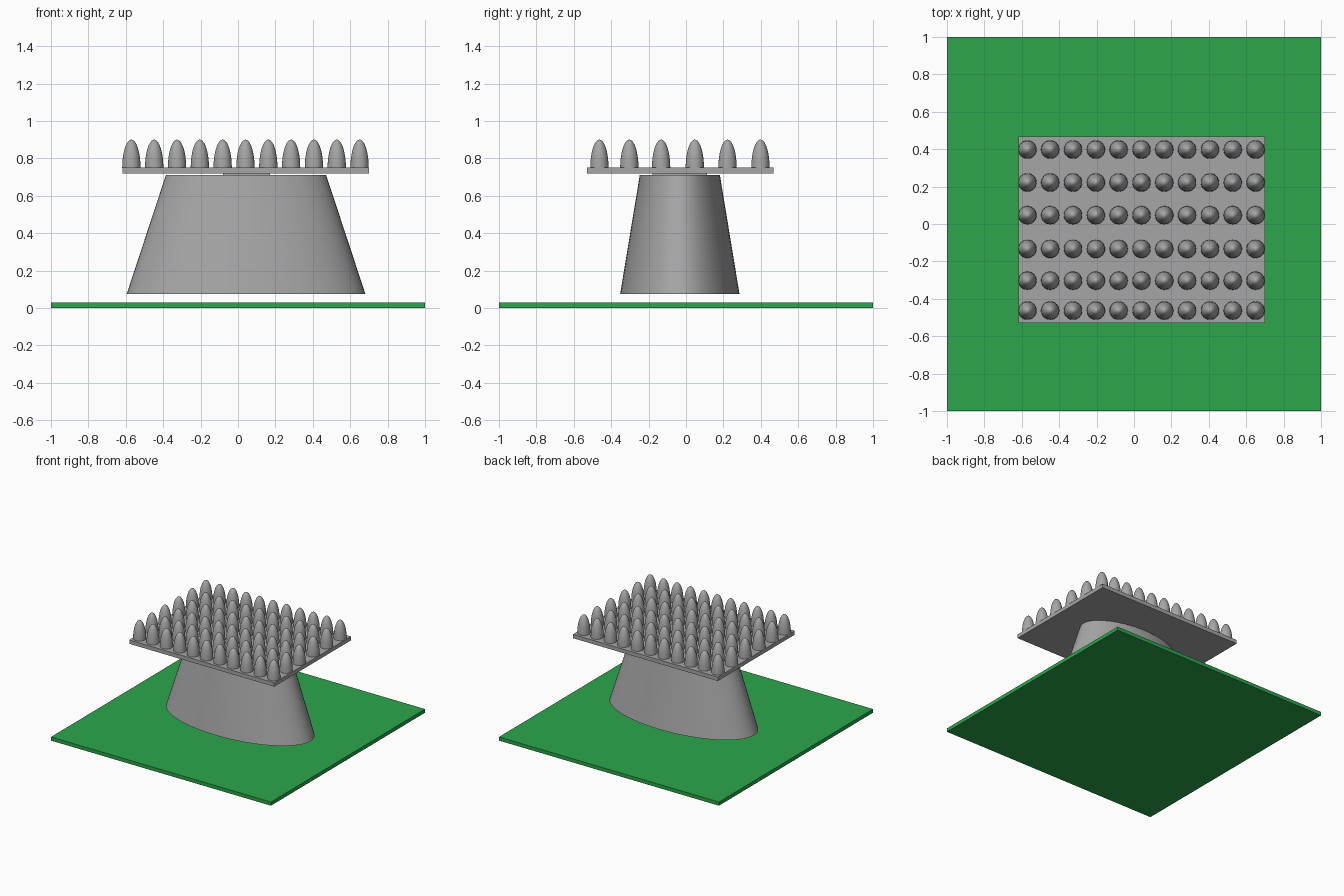
import bpy, bmesh, math

if "Cube" in bpy.data.objects:
    bpy.data.objects.remove(bpy.data.objects["Cube"])


def material(name, rgb):
    m = bpy.data.materials.new(name)
    m.diffuse_color = (*rgb, 1)
    m.use_nodes = True
    m.node_tree.nodes["Principled BSDF"].inputs["Base Color"].default_value = m.diffuse_color
    return m


GREY = material("stone grey", (0.38, 0.38, 0.38))
GREEN = material("grass green", (0.025, 0.38, 0.07))


def add_object(name, bm, mat, smooth=False):
    bmesh.ops.recalc_face_normals(bm, faces=bm.faces)
    mesh = bpy.data.meshes.new(name)
    bm.to_mesh(mesh)
    bm.free()
    mesh.materials.append(mat)
    ob = bpy.data.objects.new(name, mesh)
    bpy.context.collection.objects.link(ob)
    if smooth:
        bpy.ops.object.select_all(action='DESELECT')
        bpy.context.view_layer.objects.active = ob
        ob.select_set(True)
        bpy.ops.object.shade_smooth_by_angle(angle=math.radians(35))
    return ob


def box(name, lo, hi, mat):
    bm = bmesh.new()
    bmesh.ops.create_cube(bm, size=1)
    for v in bm.verts:
        v.co = [a + (c + 0.5) * (b - a) for a, b, c in zip(lo, hi, v.co)]
    return add_object(name, bm, mat)


def loft(bm, centre, rings, sides):
    """Closed stack of elliptical rings given as (rx, ry, z)."""
    loops = []
    for rx, ry, z in rings:
        loops.append([bm.verts.new((centre[0] + rx * math.cos(a), centre[1] + ry * math.sin(a), z))
                      for a in (math.tau * i / sides for i in range(sides))])
    for low, high in zip(loops, loops[1:]):
        for i in range(sides):
            j = (i + 1) % sides
            bm.faces.new((low[i], low[j], high[j], high[i]))
    bm.faces.new(loops[0][::-1])
    bm.faces.new(loops[-1])


# Ground slab and raised tray
box("ground_slab", (-1, -1, 0), (1, 1, 0.03), GREEN)
box("tray", (-0.617, -0.53, 0.718), (0.70, 0.467, 0.75), GREY)

# Tapered oval pedestal, floating just above the ground
bm = bmesh.new()
loft(bm, (0.043, -0.033), [(0.638, 0.319, 0.075), (0.428, 0.214, 0.712)], 64)
add_object("pedestal", bm, GREY, True)

# Thin spacer between pedestal and tray
box("spacer", (-0.08, -0.18, 0.709), (0.17, 0.113, 0.72), GREY)

# Rows of rounded pegs with half-ellipsoid profiles
R, H, STEPS = 0.049, 0.15, 9
profile = []
for k in range(STEPS):
    a = math.radians(86) * k / (STEPS - 1)
    r = R * math.cos(a)
    profile.append((r, r, 0.749 + (H + 0.001) * math.sin(a)))
bm = bmesh.new()
for y in (-0.463, -0.303, -0.133, 0.047, 0.222, 0.398):
    for i in range(11):
        loft(bm, (-0.57 + 0.122 * i, y), profile, 24)
add_object("pegs", bm, GREY, True)
